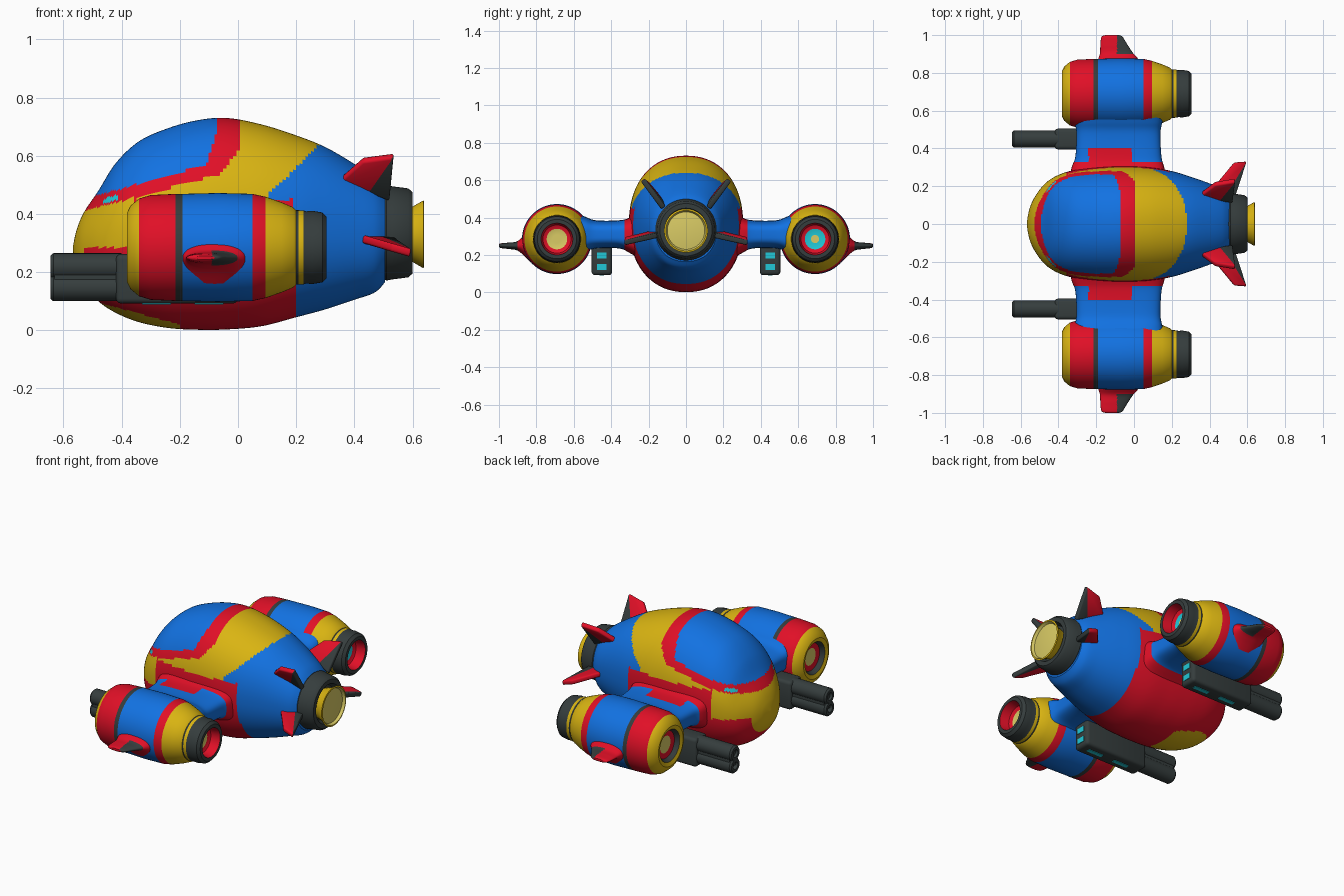
import bpy, bmesh, math
from mathutils import Vector

cube = bpy.data.objects.get("Cube")
if cube:
    bpy.data.objects.remove(cube, do_unlink=True)

# Flat colours (linear)
PALETTE = {
    "blue": (0.006, 0.168, 0.76),
    "red": (0.75, 0.005, 0.02),
    "yellow": (0.70, 0.46, 0.006),
    "dark_grey": (0.036, 0.047, 0.047),
    "pale_yellow": (0.70, 0.60, 0.13),
    "cyan": (0.015, 0.58, 0.68),
}
MATS = {}
for key, rgb in PALETTE.items():
    m = bpy.data.materials.new(key)
    m.use_nodes = True
    m.diffuse_color = (*rgb, 1)
    m.node_tree.nodes["Principled BSDF"].inputs["Base Color"].default_value = (*rgb, 1)
    MATS[key] = m


def finish(name, bm, rule, angle=40):
    """Turn a bmesh into a shaded object, colouring faces by rule(face)."""
    bmesh.ops.recalc_face_normals(bm, faces=bm.faces)
    used = []
    for f in bm.faces:
        colour = rule(f)
        if colour not in used:
            used.append(colour)
        f.material_index = used.index(colour)
    mesh = bpy.data.meshes.new(name)
    bm.to_mesh(mesh)
    bm.free()
    for colour in used:
        mesh.materials.append(MATS[colour])
    ob = bpy.data.objects.new(name, mesh)
    bpy.context.collection.objects.link(ob)
    bpy.ops.object.select_all(action="DESELECT")
    ob.select_set(True)
    bpy.context.view_layer.objects.active = ob
    bpy.ops.object.shade_smooth_by_angle(angle=math.radians(angle))
    return ob


def smooth(stations, steps):
    """Catmull-Rom interpolation through rows of numbers."""
    pts = [stations[0], *stations, stations[-1]]
    rows = []
    for a, b, c, d in zip(pts, pts[1:], pts[2:], pts[3:]):
        for k in range(steps):
            t = k / steps
            rows.append([q + t / 2 * (r - p + t * (2*p - 5*q + 4*r - s + t * (3*(q - r) + s - p)))
                         for p, q, r, s in zip(a, b, c, d)])
    return rows + [list(stations[-1])]


def oval(u0, u1, v0, v1, n, count):
    """Superellipse filling the given rectangle."""
    def axis(w):
        return math.copysign(abs(w) ** (2 / n), w)
    turns = [math.tau * i / count for i in range(count)]
    return [((u0 + u1) / 2 + (u1 - u0) / 2 * axis(math.cos(t)),
             (v0 + v1) / 2 + (v1 - v0) / 2 * axis(math.sin(t))) for t in turns]


def loft(rings):
    bm = bmesh.new()
    loops = [[bm.verts.new(p) for p in ring] for ring in rings]
    n = len(loops[0])
    for a, b in zip(loops, loops[1:]):
        for i in range(n):
            j = (i + 1) % n
            bm.faces.new((a[i], a[j], b[j], b[i]))
    bm.faces.new(loops[0])
    bm.faces.new(loops[-1])
    return bm


def lathe(name, profile, y, z, count=64):
    """Revolve (x, radius, colour of the band that follows) about the x axis."""
    bm = bmesh.new()
    loops = []
    for x, r, _ in profile:
        loops.append([bm.verts.new((x, y + r * math.cos(math.tau * i / count),
                                    z + r * math.sin(math.tau * i / count))) for i in range(count)])
    colour = {}
    for a, b, (_, _, c) in zip(loops, loops[1:], profile):
        for i in range(count):
            j = (i + 1) % count
            colour[bm.faces.new((a[i], a[j], b[j], b[i]))] = c
    colour[bm.faces.new(loops[0])] = "pale_yellow"
    colour[bm.faces.new(loops[-1])] = profile[-1][2]
    return finish(name, bm, lambda f: colour[f], 35)


def box(name, x0, x1, y0, y1, z0, z1, colour, bevel=0.0):
    bm = bmesh.new()
    bmesh.ops.create_cube(bm, size=1)
    for v in bm.verts:
        v.co = Vector(((x0 + x1) / 2 + v.co.x * (x1 - x0), (y0 + y1) / 2 + v.co.y * (y1 - y0),
                       (z0 + z1) / 2 + v.co.z * (z1 - z0)))
    if bevel:
        bmesh.ops.bevel(bm, geom=bm.edges[:], offset=bevel, segments=3, profile=0.5, affect="EDGES")
    return finish(name, bm, lambda f: colour)


# Fuselage: x, top, bottom, half width
HULL = [(-.567, .29, .27, .01), (-.555, .345, .21, .075), (-.53, .405, .16, .135),
        (-.48, .48, .10, .205), (-.42, .575, .06, .25), (-.34, .65, .028, .28),
        (-.24, .695, .008, .295), (-.14, .722, .002, .303), (-.04, .73, .003, .305),
        (.08, .708, .014, .30), (.2, .67, .045, .28), (.3, .63, .072, .25),
        (.4, .572, .105, .215), (.47, .525, .13, .187), (.505, .49, .165, .162)]


def hull_colour(f):
    x, y, z = f.calc_center_median()
    wing_gap = max(-.31 - x, x - .14, .2 - z, z - .4)
    if abs(x + .44) < .025 and abs(z - .45 - .3 * (x + .44)) < .008:
        return "cyan"
    # canopy and its frame
    if x < -.075 and z > max(.465 + .28 * (x + .48), .60 + 3 * (x + .1)):
        return "blue"
    if x < .01 and z > max(.41 + .27 * (x + .53), .545 + 1.5 * (x + .05)):
        return "red"
    # wing root surround
    if abs(y) > .15 and wing_gap < .05:
        return "red"
    # belly and chin
    if x < .2 and z < (.285 if x < -.3 else .2):
        chin = x < -.53 or (x < -.2 and z < .09 - .27 * (x + .46))
        return "yellow" if chin else "red"
    return "yellow" if x < z - .36 else "blue"


rings = [[(x, u, v) for u, v in oval(-w, w, bot, top, 2.2, 160)] for x, top, bot, w in smooth(HULL, 10)]
finish("fuselage", loft(rings), hull_colour)

# Main engine
lathe("main_engine_collar", [(.48, .12, "dark_grey"), (.495, .155, "dark_grey"), (.51, .164, "dark_grey"),
                             (.53, .16, "dark_grey"), (.585, .153, "dark_grey"), (.60, .14, "dark_grey"),
                             (.60, .115, "dark_grey"), (.57, .10, "dark_grey")], 0, .335)
lathe("main_engine_nozzle", [(.56, .085, "yellow"), (.60, .095, "yellow"), (.638, .117, "yellow"),
                             (.64, .108, "pale_yellow"), (.625, .10, "pale_yellow"),
                             (.632, .05, "pale_yellow")], 0, .33)


def span_part(name, stations, side, n, rule):
    """Rounded slab lofted sideways: y, x range, z range."""
    rows = smooth(stations, 8)
    return finish(name, loft([[(u, side * y, v) for u, v in oval(x0, x1, z0, z1, n, 96)]
                              for y, x0, x1, z0, z1 in rows]), rule)


def wing_colour(f):
    x, y, z = f.calc_center_median()
    patch = abs(y) < .4 and abs(x + .13) < .11 and z > .35
    return "red" if abs(y) < .325 or patch else "blue"


def pod_fin_colour(f):
    x, y, z = f.calc_center_median()
    return "dark_grey" if x > -.09 and abs(y) > .9 else "red"


def tail_fin(name, points, side):
    """Thin plate: root front, tip front, tip rear, root rear, root middle."""
    bm = bmesh.new()
    a, b, c, d, m = [bm.verts.new((x, side * y, z)) for x, y, z in points]
    front = bm.faces.new((a, b, c, m))
    bm.faces.new((m, c, d))
    ob = finish(name, bm, lambda f: "red" if f is front or f.index == front.index else "dark_grey")
    solid = ob.modifiers.new("thickness", "SOLIDIFY")
    solid.thickness = .028
    solid.offset = 0
    soft = ob.modifiers.new("soft_edges", "BEVEL")
    soft.width = .008
    soft.segments = 2


WING = [(.22, -.35, .18, .16, .44), (.30, -.33, .16, .21, .40), (.36, -.31, .145, .235, .385),
        (.48, -.305, .14, .235, .385), (.54, -.315, .15, .215, .405), (.60, -.33, .16, .18, .43)]
POD_FIN = [(.83, -.20, .04, .16, .33), (.87, -.19, .025, .20, .30), (.905, -.18, -.005, .225, .272),
           (.95, -.178, -.035, .232, .266), (.99, -.172, -.06, .237, .262), (1.0, -.15, -.08, .243, .256)]
UPPER_FIN = [(.33, .14, .50), (.43, .215, .588), (.535, .232, .602), (.52, .12, .45), (.45, .13, .48)]
LOWER_FIN = [(.385, .15, .325), (.53, .325, .285), (.595, .33, .265), (.53, .13, .31), (.48, .14, .315)]

for side, label in ((1, "back"), (-1, "front")):
    y = side * .69
    span_part(label + "_wing", WING, side, 3.5, wing_colour)
    span_part(label + "_pod_fin", POD_FIN, side, 2.2, pod_fin_colour)
    tail_fin(label + "_upper_tail_fin", UPPER_FIN, side)
    tail_fin(label + "_lower_tail_fin", LOWER_FIN, side)

    # Engine pod with recessed intake and exhaust
    core = "cyan" if side > 0 else "pale_yellow"
    lathe(label + "_engine_pod", [
        (-.345, .05, "red"), (-.35, .08, "dark_grey"), (-.375, .095, "yellow"), (-.382, .118, "yellow"),
        (-.37, .143, "yellow"), (-.34, .168, "red"), (-.30, .18, "red"), (-.215, .184, "dark_grey"),
        (-.19, .184, "blue"), (-.07, .187, "blue"), (.05, .184, "red"), (.095, .174, "yellow"),
        (.15, .155, "yellow"), (.19, .138, "yellow"), (.20, .128, "dark_grey"), (.208, .128, "yellow"),
        (.225, .127, "dark_grey"), (.235, .124, "dark_grey"), (.255, .126, "dark_grey"),
        (.29, .12, "dark_grey"), (.305, .105, "dark_grey"), (.305, .085, "red"), (.25, .075, "red"),
        (.24, .055, core), (.24, .022, "pale_yellow")], y, .285)

    # Gun: housing, stacked barrels and light strips
    g = side * .45
    box(label + "_gun_housing", -.42, 0, g - .055, g + .055, .092, .262, "dark_grey", .018)
    box(label + "_barrel_web", -.63, -.4, g - .036, g + .036, .14, .225, "dark_grey")
    for z, level in ((.146, "lower"), (.219, "upper")):
        lathe(f"{label}_{level}_barrel", [(-.4, .046, "dark_grey"), (-.635, .046, "dark_grey"),
                                          (-.645, .038, "dark_grey"), (-.645, .022, "dark_grey"),
                                          (-.60, .02, "dark_grey")], g, z, 32)
    for z in (.135, .198):
        box(label + "_gun_rear_light", -.003, .003, g - .025, g + .025, z - .016, z + .016, "cyan")
    for x in (-.28, -.1):
        box(label + "_gun_belly_light", x - .05, x + .05, g - .012, g + .012, .089, .095, "cyan")
